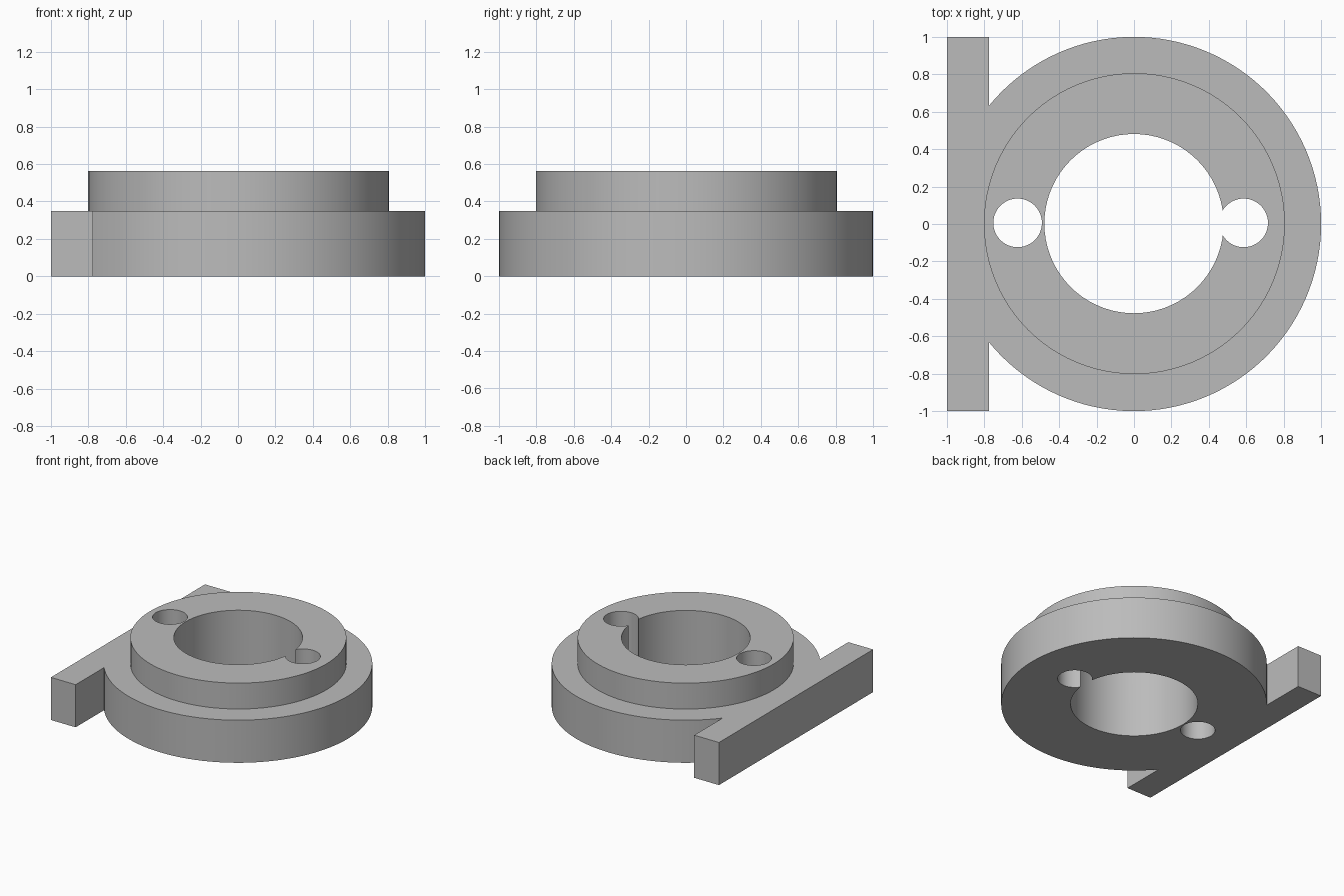
import bpy, bmesh, math

cube = bpy.data.objects.get("Cube")
if cube:
    bpy.data.objects.remove(cube)

BASE_H, TOP_H = 0.35, 0.563
BAR_X = -0.775

grey = bpy.data.materials.new("plain grey")
grey.use_nodes = True
color = (0.50, 0.50, 0.50, 1)
grey.diffuse_color = color
grey.node_tree.nodes["Principled BSDF"].inputs["Base Color"].default_value = color


def arc(x, y, r, start, end, steps):
    return [(x + r * math.cos(start + (end - start) * i / steps),
             y + r * math.sin(start + (end - start) * i / steps))
            for i in range(steps + 1)]


def prism(name, outline, z0, z1):
    """Extrude a flat outline into a closed solid."""
    bm = bmesh.new()
    face = bm.faces.new([bm.verts.new((x, y, z0)) for x, y in outline])
    top = bmesh.ops.extrude_face_region(bm, geom=[face])["geom"]
    verts = [v for v in top if isinstance(v, bmesh.types.BMVert)]
    bmesh.ops.translate(bm, verts=verts, vec=(0, 0, z1 - z0))
    bmesh.ops.recalc_face_normals(bm, faces=bm.faces)
    mesh = bpy.data.meshes.new(name)
    bm.to_mesh(mesh)
    bm.free()
    mesh.materials.append(grey)
    obj = bpy.data.objects.new(name, mesh)
    bpy.context.collection.objects.link(obj)
    return obj


def cylinder(name, x, y, r, z0, z1, steps):
    return prism(name, arc(x, y, r, 0, math.tau, steps)[:-1], z0, z1)


def combine(target, other, operation):
    """Apply a boolean and discard the helper solid."""
    other.hide_render = True
    mod = target.modifiers.new(operation.title(), "BOOLEAN")
    mod.operation, mod.solver, mod.object = operation, "EXACT", other
    bpy.context.view_layer.objects.active = target
    bpy.ops.object.modifier_apply(modifier=mod.name)
    bpy.data.objects.remove(other)


# Round base plate merged with the straight side bar
edge = math.acos(BAR_X)
outline = arc(0, 0, 1, -edge, edge, 96)
outline += [(BAR_X, 1), (-1, 1), (-1, -1), (BAR_X, -1)]
flange = prism("stepped_flange", outline, 0, BASE_H)

# Raised collar
combine(flange, cylinder("collar", 0.002, 0.002, 0.804, 0.1, TOP_H, 96), "UNION")

# Central bore and the two small holes, one breaking into the bore
for name, x, y, r, steps in (("bore", 0, 0.002, 0.479, 72),
                             ("right_hole", -0.622, 0.006, 0.13, 48),
                             ("left_hole", 0.586, 0.006, 0.13, 48)):
    combine(flange, cylinder(name, x, y, r, -0.1, TOP_H + 0.1, steps), "DIFFERENCE")

# Smooth round walls with crisp rims
bpy.ops.object.select_all(action="DESELECT")
flange.select_set(True)
bpy.context.view_layer.objects.active = flange
bpy.ops.object.shade_smooth_by_angle(angle=math.radians(30))
